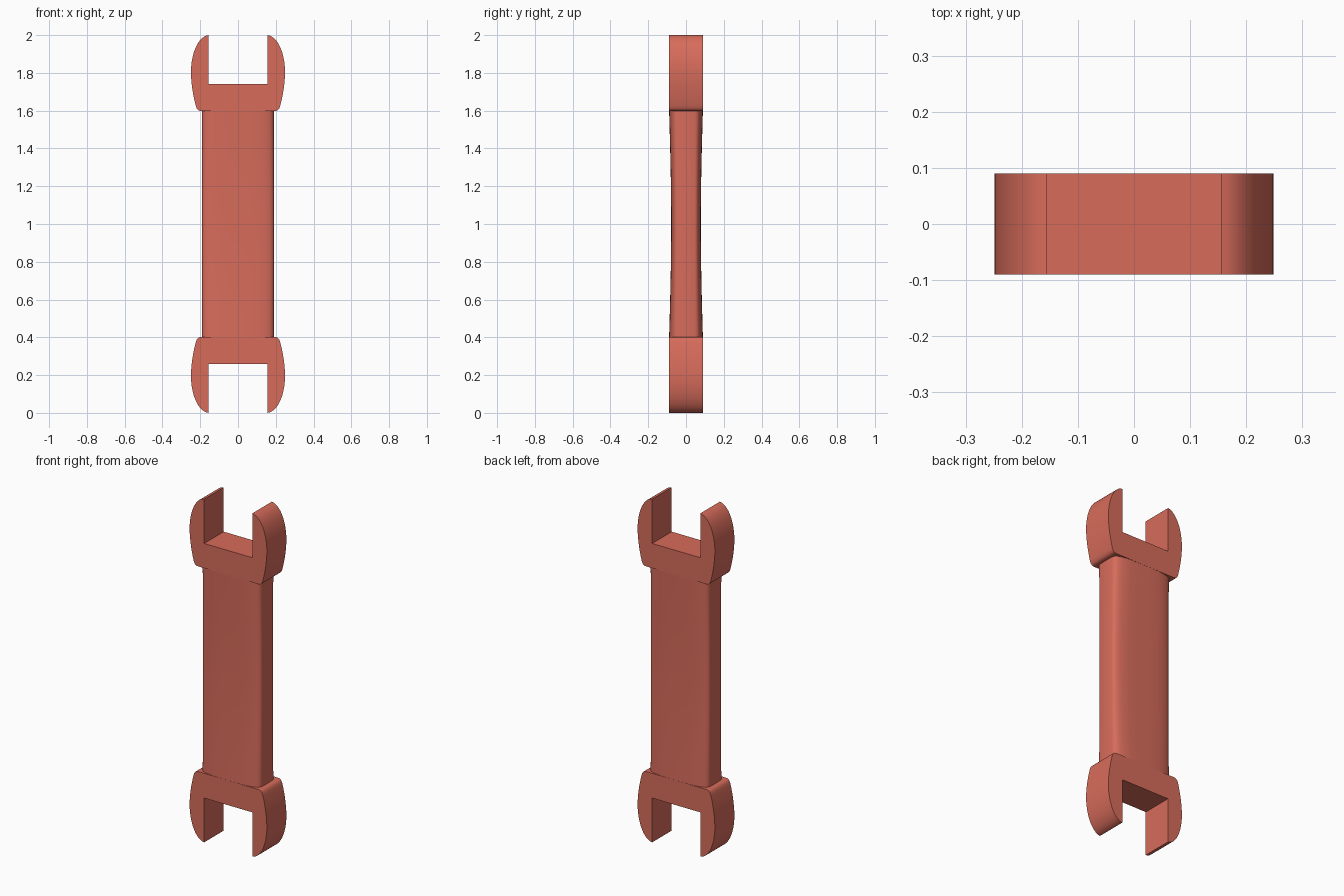
import bpy, bmesh, math
from mathutils import Vector
from mathutils.geometry import interpolate_bezier

if "Cube" in bpy.data.objects:
    bpy.data.objects.remove(bpy.data.objects["Cube"])

mat = bpy.data.materials.new("red_plastic")
mat.diffuse_color = (0.68, 0.15, 0.105, 1)
mat.use_nodes = True
mat.node_tree.nodes["Principled BSDF"].inputs["Base Color"].default_value = mat.diffuse_color


def finish(name, bm):
    bmesh.ops.recalc_face_normals(bm, faces=bm.faces)
    me = bpy.data.meshes.new(name)
    bm.to_mesh(me)
    bm.free()
    ob = bpy.data.objects.new(name, me)
    bpy.context.collection.objects.link(ob)
    me.materials.append(mat)
    bpy.ops.object.select_all(action='DESELECT')
    bpy.context.view_layer.objects.active = ob
    ob.select_set(True)
    bpy.ops.object.shade_smooth_by_angle(angle=math.radians(35))
    return ob


def bez(a, b, c, d, n):
    return [(p.x, p.y) for p in interpolate_bezier(*(Vector(q) for q in (a, b, c, d)), n)]


# Right half of the jaw outline (x, z), slot floor to head base
half = [(0.155, 1.742)]
half += bez((0.155, 2.0), (0.212, 1.995), (0.249, 1.90), (0.249, 1.805), 14)
half += bez((0.249, 1.805), (0.249, 1.74), (0.235, 1.67), (0.224, 1.628), 8)[1:]
half += bez((0.224, 1.628), (0.219, 1.608), (0.212, 1.598), (0.195, 1.598), 6)[1:]
outline = half + [(-x, z) for x, z in reversed(half)]


# Open jaw heads: extruded outline, mirrored for the lower end
def head(name, flip):
    bm = bmesh.new()
    face = bm.faces.new([bm.verts.new((x, -0.09, 2 - z if flip else z)) for x, z in outline])
    out = bmesh.ops.extrude_face_region(bm, geom=[face])
    bmesh.ops.translate(bm, vec=(0, 0.18, 0),
                        verts=[v for v in out["geom"] if isinstance(v, bmesh.types.BMVert)])
    finish(name, bm)


head("upper_jaw", False)
head("lower_jaw", True)

# Shaft: bulged cross-section, slightly waisted at mid height
edge = 0.047
quarter = [(0.19, edge)]
quarter += bez((0.19, edge), (0.186, 0.07), (0.17, 0.0815), (0.1, 0.0885), 10)[1:]
quarter += [(0.05, 0.0892), (0.0, 0.0895)]
back = quarter + [(-x, y) for x, y in reversed(quarter[:-1])]
section = back + [(x, -y) for x, y in reversed(back)]

bm = bmesh.new()
rings = []
steps = 16
for i in range(steps + 1):
    t = i / steps
    k = 1 - 0.26 * math.sin(math.pi * t)
    z = 0.4 + 1.2 * t
    rings.append([bm.verts.new((x, math.copysign(edge + (abs(y) - edge) * k, y), z))
                  for x, y in section])
n = len(section)
for a, b in zip(rings, rings[1:]):
    for j in range(n):
        bm.faces.new((a[j], a[(j + 1) % n], b[(j + 1) % n], b[j]))
bm.faces.new(rings[0])
bm.faces.new(rings[-1])
finish("shaft", bm)
